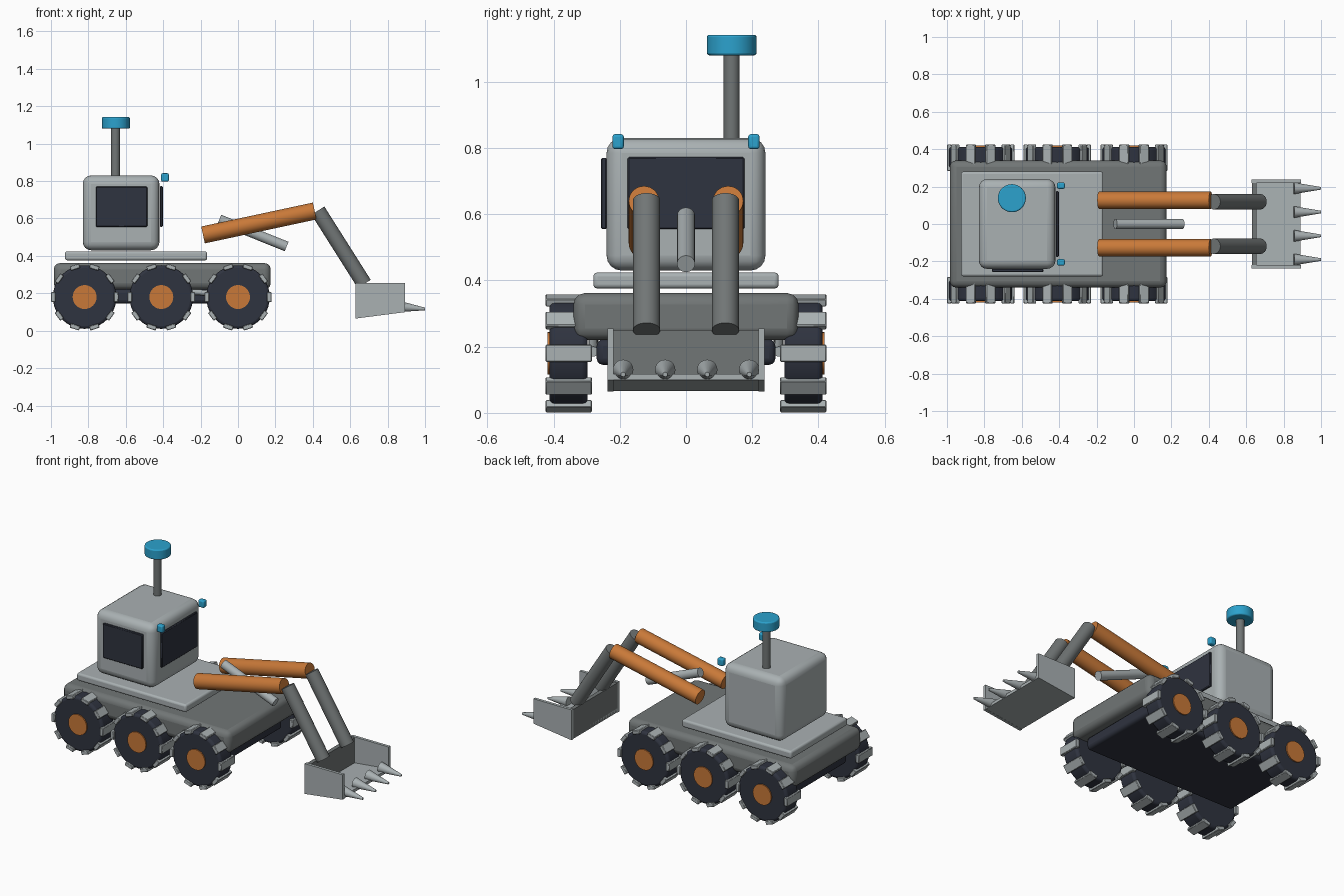
import bpy, bmesh, math
from mathutils import Vector, Matrix

if "Cube" in bpy.data.objects:
    bpy.data.objects.remove(bpy.data.objects["Cube"])


def material(name, rgb):
    m = bpy.data.materials.new(name)
    m.diffuse_color = (*rgb, 1)
    m.use_nodes = True
    m.node_tree.nodes["Principled BSDF"].inputs["Base Color"].default_value = m.diffuse_color
    return m


LIGHT = material("light grey", (0.40, 0.44, 0.45))
DARK = material("dark grey", (0.165, 0.18, 0.18))
NAVY = material("dark navy", (0.028, 0.033, 0.05))
ORANGE = material("orange", (0.58, 0.19, 0.04))
BLUE = material("blue", (0.025, 0.36, 0.61))


def finish(name, bm, mat, bevel=0, segments=3):
    """Turn a bmesh into an object, with optional rounded edges."""
    bmesh.ops.recalc_face_normals(bm, faces=bm.faces)
    mesh = bpy.data.meshes.new(name)
    bm.to_mesh(mesh)
    bm.free()
    mesh.materials.append(mat)
    ob = bpy.data.objects.new(name, mesh)
    bpy.context.collection.objects.link(ob)
    if bevel:
        mod = ob.modifiers.new("Bevel", 'BEVEL')
        mod.width, mod.segments = bevel, segments
        mod.limit_method, mod.angle_limit = 'ANGLE', math.radians(40)
    bpy.ops.object.select_all(action='DESELECT')
    bpy.context.view_layer.objects.active = ob
    ob.select_set(True)
    bpy.ops.object.shade_smooth_by_angle(angle=math.radians(35))
    return ob


def box(name, x, y, z, mat, bevel=0, segments=3):
    """Box given by its (min, max) along each axis."""
    bm = bmesh.new()
    bmesh.ops.create_cube(bm, size=1)
    for v in bm.verts:
        v.co = [lo + (hi - lo) * (c + 0.5) for (lo, hi), c in zip((x, y, z), v.co)]
    return finish(name, bm, mat, bevel, segments)


def rod(name, a, b, r1, mat, r2=None, bevel=0, sides=32):
    """Cylinder or cone from point a to point b."""
    a, b = Vector(a), Vector(b)
    d = b - a
    bm = bmesh.new()
    m = Matrix.Translation((a + b) / 2) @ d.to_track_quat('Z', 'Y').to_matrix().to_4x4()
    bmesh.ops.create_cone(bm, cap_ends=True, segments=sides, radius1=r1,
                          radius2=r1 if r2 is None else r2, depth=d.length, matrix=m)
    return finish(name, bm, mat, bevel)


def prism(name, profile, y0, y1, mat):
    """Extrude an x-z profile along y."""
    bm = bmesh.new()
    f = bm.faces.new([bm.verts.new((x, y0, z)) for x, z in profile])
    ext = bmesh.ops.extrude_face_region(bm, geom=[f])
    bmesh.ops.translate(bm, vec=(0, y1 - y0, 0),
                        verts=[v for v in ext["geom"] if isinstance(v, bmesh.types.BMVert)])
    return finish(name, bm, mat)


# Chassis, belly and deck
box("chassis", (-0.985, 0.175), (-0.34, 0.34), (0.22, 0.362), DARK, 0.035)
box("belly_pan", (-0.93, 0.12), (-0.27, 0.27), (0.145, 0.222), NAVY, 0.02)
box("deck", (-0.925, -0.165), (-0.28, 0.28), (0.376, 0.424), LIGHT, 0.012)

# Wheels: tyre, hub and ten tread blocks each
WHEEL_Z = 0.18
for side, s in (("right", -1), ("left", 1)):
    for i, cx in enumerate((-0.82, -0.41, 0.0)):
        tag = f"{side}_{i + 1}"
        rod("tyre_" + tag, (cx, s * 0.297, WHEEL_Z), (cx, s * 0.412, WHEEL_Z),
            0.17, NAVY, bevel=0.015, sides=40)
        rod("hub_" + tag, (cx, s * 0.36, WHEEL_Z), (cx, s * 0.419, WHEEL_Z), 0.064, ORANGE)
        bm = bmesh.new()
        for k in range(10):
            m = (Matrix.Translation((cx, s * 0.354, WHEEL_Z))
                 @ Matrix.Rotation(k * math.tau / 10, 4, 'Y')
                 @ Matrix.Translation((0.168, 0, 0))
                 @ Matrix.Diagonal((0.024, 0.14, 0.052, 1)))
            bmesh.ops.create_cube(bm, size=1, matrix=m)
        finish("treads_" + tag, bm, LIGHT, 0.003, 1)
    # Suspension link behind the wheels
    rod("suspension_link_" + side, (-0.41, s * 0.28, 0.225), (0, s * 0.28, 0.185), 0.015, LIGHT)

# Cab with front and side window
box("cab", (-0.83, -0.42), (-0.24, 0.24), (0.43, 0.83), LIGHT, 0.045, 4)
box("front_window", (-0.418, -0.402), (-0.176, 0.176), (0.555, 0.773), NAVY, 0.004, 1)
box("side_window", (-0.76, -0.485), (-0.257, -0.239), (0.555, 0.77), NAVY, 0.004, 1)

# Mast, beacon and lamps
rod("mast", (-0.655, 0.138, 0.80), (-0.655, 0.138, 1.09), 0.024, DARK)
rod("beacon", (-0.653, 0.138, 1.08), (-0.653, 0.138, 1.142), 0.075, BLUE, bevel=0.007)
for side, s in (("right", -1), ("left", 1)):
    y = s * 0.205
    box("lamp_" + side, (-0.411, -0.37), (y - 0.017, y + 0.017), (0.797, 0.842), BLUE, 0.008)

# Digging arms and central piston
for side, s in (("right", -1), ("left", 1)):
    rod("boom_" + side, (-0.187, s * 0.127, 0.512), (0.41, s * 0.127, 0.64), 0.046, ORANGE)
    rod("forearm_" + side, (0.427, s * 0.119, 0.642), (0.675, s * 0.119, 0.25), 0.041, DARK)
rod("piston", (-0.10, 0, 0.595), (0.26, 0, 0.45), 0.027, LIGHT)

# Open bucket: back plate, sloping floor, two cheeks and four teeth
prism("bucket_back", [(0.63, 0.07), (0.655, 0.073), (0.655, 0.25), (0.63, 0.25)],
      -0.232, 0.232, DARK)
prism("bucket_floor", [(0.63, 0.066), (0.89, 0.10), (0.89, 0.118), (0.63, 0.09)],
      -0.235, 0.235, LIGHT)
for side, s in (("right", -1), ("left", 1)):
    prism("bucket_cheek_" + side, [(0.628, 0.065), (0.892, 0.099), (0.892, 0.255), (0.628, 0.255)],
          s * 0.219, s * 0.237, LIGHT)
for i in range(4):
    y = -0.19 + i * 0.127
    rod(f"tooth_{i + 1}", (0.855, y, 0.13), (1.0, y, 0.116), 0.031, LIGHT, r2=0.007, sides=20)
